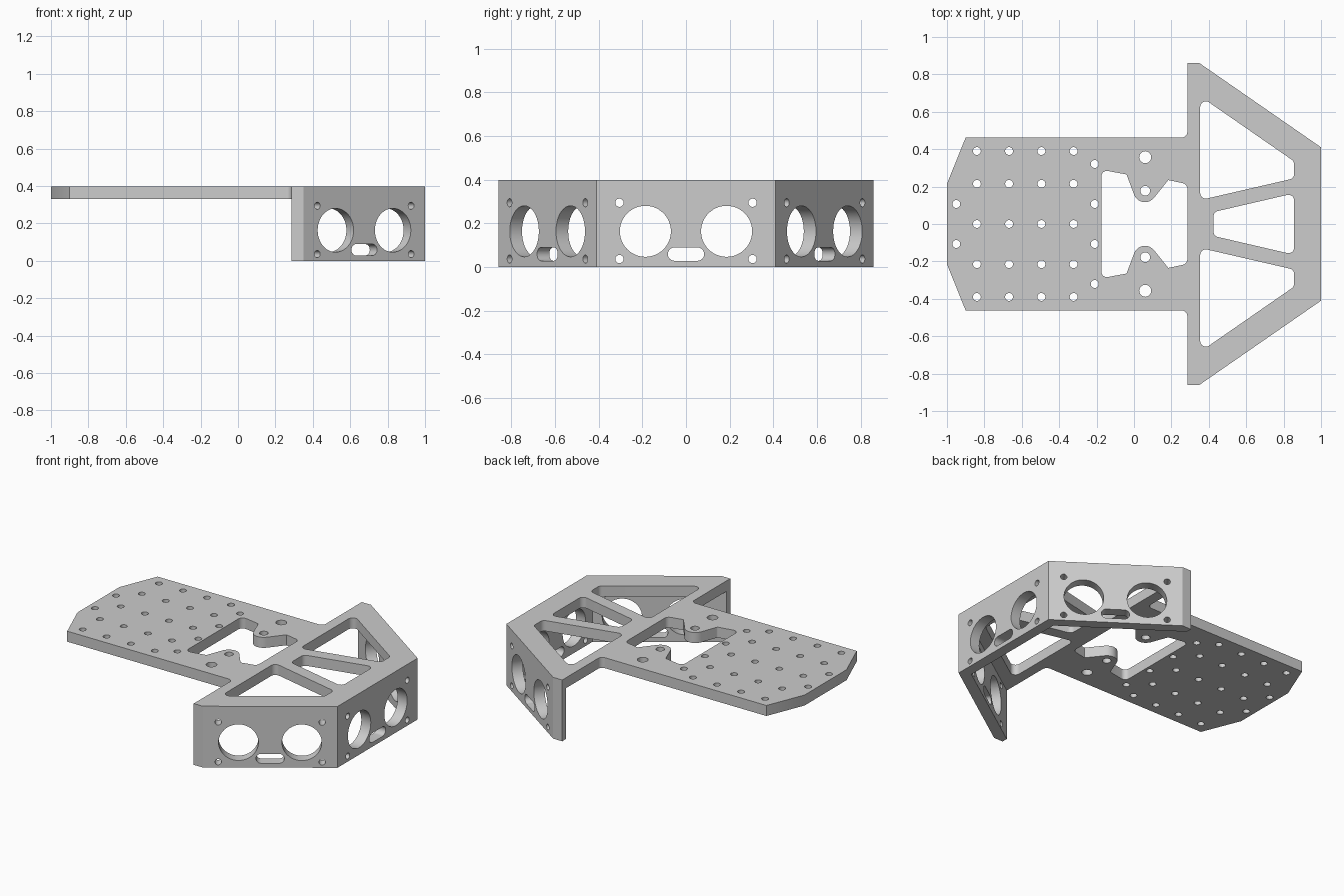
import bpy
import bmesh
from math import sin, cos, tan, pi, atan2
from mathutils import Vector, Matrix

if "Cube" in bpy.data.objects:
    bpy.data.objects.remove(bpy.data.objects["Cube"])

TOP, UNDER = 0.397, 0.329      # deck top and underside
WALL = 0.068                   # wall thickness

grey = bpy.data.materials.new("light_grey")
grey.use_nodes = True
grey.diffuse_color = (0.604, 0.604, 0.604, 1)
grey.node_tree.nodes["Principled BSDF"].inputs["Base Color"].default_value = grey.diffuse_color


def rounded(points, steps=10):
    """Closed loop from (x, y, radius) corners."""
    loop = []
    for i, (x, y, r) in enumerate(points):
        p = Vector((x, y, 0))
        if not r:
            loop.append(p)
            continue
        u = (Vector((*points[i - 1][:2], 0)) - p).normalized()
        v = (Vector((*points[(i + 1) % len(points)][:2], 0)) - p).normalized()
        half = u.angle(v) / 2
        centre = p + (u + v).normalized() * r / sin(half)
        start = p + u * r / tan(half) - centre
        sweep = pi - 2 * half
        if start.cross(p - centre).z < 0:
            sweep = -sweep
        loop += [centre + Matrix.Rotation(sweep * k / steps, 3, "Z") @ start
                 for k in range(steps + 1)]
    return loop


def circle(x, y, r, n=24):
    return [Vector((x + r * cos(2 * pi * k / n), y + r * sin(2 * pi * k / n), 0)) for k in range(n)]


def mirrored(points):
    """Complete a half outline across y = 0."""
    return points + [(x, -y, r) for x, y, r in reversed(points)]


def flipped(loop):
    return [Vector((p.x, -p.y, 0)) for p in reversed(loop)]


def slab(name, loops, low, high):
    """Fill the loops, with inner loops as holes, and give them depth."""
    curve = bpy.data.curves.new(name, "CURVE")
    curve.dimensions, curve.fill_mode = "2D", "BOTH"
    curve.extrude = (high - low) / 2
    for loop in loops:
        spline = curve.splines.new("POLY")
        spline.points.add(len(loop) - 1)
        for point, p in zip(spline.points, loop):
            point.co = (p.x, p.y, 0, 1)
        spline.use_cyclic_u = True
    temp = bpy.data.objects.new(name + "_profile", curve)
    bpy.context.collection.objects.link(temp)
    graph = bpy.context.evaluated_depsgraph_get()
    mesh = bpy.data.meshes.new_from_object(temp.evaluated_get(graph))
    bpy.data.objects.remove(temp)
    mesh.transform(Matrix.Translation((0, 0, (low + high) / 2)))
    bm = bmesh.new()
    bm.from_mesh(mesh)
    bmesh.ops.remove_doubles(bm, verts=bm.verts, dist=1e-5)
    bmesh.ops.recalc_face_normals(bm, faces=bm.faces)
    bm.to_mesh(mesh)
    bm.free()
    mesh.materials.clear()
    mesh.materials.append(grey)
    obj = bpy.data.objects.new(name, mesh)
    bpy.context.collection.objects.link(obj)
    return obj


def activate(obj):
    bpy.ops.object.select_all(action="DESELECT")
    obj.select_set(True)
    bpy.context.view_layer.objects.active = obj


# Deck outline and its large openings
END, SHOULDER, CORNER = (0.285, 0.86), (0.35, 0.86), (1.0, 0.41)
outer_edge = [(*END, 0), (*SHOULDER, 0), (*CORNER, 0)]
deck_loops = [rounded(mirrored([
    (-1, 0.215, 0), (-0.9, 0.4625, 0), (0.285, 0.4625, 0.03)] + outer_edge))]
side_window = rounded([(0.354, 0.128, 0.03), (0.856, 0.244, 0.03),
                       (0.856, 0.335, 0.03), (0.354, 0.683, 0.03)])
deck_loops += [side_window, flipped(side_window)]
deck_loops.append(rounded(mirrored([(0.425, 0.064, 0.03), (0.856, 0.164, 0.03)])))
deck_loops.append(rounded(mirrored([
    (-0.175, 0.29, 0.03), (-0.04, 0.265, 0.012), (0.039, 0.055, 0.062),
    (0.183, 0.235, 0), (0.285, 0.213, 0.03)])))

# Deck mounting holes
for x in (-0.84, -0.668, -0.495, -0.323):
    deck_loops += [circle(x, y, 0.021) for y in (-0.39, -0.215, 0, 0.215, 0.39)]
for x, y, r in ((-0.95, 0.107, 0.021), (-0.21, 0.107, 0.021), (-0.21, 0.321, 0.021),
                (0.06, 0.357, 0.032), (0.06, 0.178, 0.026)):
    deck_loops += [circle(x, y, r), circle(x, -y, r)]
deck = slab("deck_plate", deck_loops, UNDER, TOP)

# Three-sided sensor wall under the deck edge
along = Vector(CORNER) - Vector(SHOULDER)
normal = Vector((-along.y, along.x)).normalized()
inner = normal.dot(Vector(CORNER)) - WALL
inner_edge = [(x, (inner - normal.x * x) / normal.y, 0) for x in (1 - WALL, END[0])]
half_wall = inner_edge[::-1][:1] + outer_edge
wall_outline = half_wall + [(x, -y, r) for x, y, r in reversed(half_wall)]
wall_outline += [(x, -y, r) for x, y, r in inner_edge[:1]] + inner_edge[:1]
wall = slab("sensor_wall", [rounded(wall_outline)], 0, UNDER)

# Two eye holes, four screw holes and a cable slot in each wall face
face_holes = [rounded([(-0.083, 0.028, 0.03), (0.083, 0.028, 0.03),
                       (0.083, 0.089, 0.03), (-0.083, 0.089, 0.03)])]
for side in (-1, 1):
    face_holes.append(circle(side * 0.186, 0.163, 0.117, 48))
    face_holes += [circle(side * 0.305, z, 0.019) for z in (0.036, 0.294)]

middle = (Vector(SHOULDER) + Vector(CORNER)) / 2
tilt = atan2(normal.y, normal.x)
for x, y, angle in ((1, 0, 0), (*middle, tilt), (middle.x, -middle.y, -tilt)):
    cutter = slab("hole_cutter", face_holes, -0.15, 0.15)
    cutter.hide_render = True
    cutter.location = (x, y, 0)
    cutter.rotation_euler = (pi / 2, 0, angle + pi / 2)
    cut = wall.modifiers.new("holes", "BOOLEAN")
    cut.operation, cut.solver, cut.object = "DIFFERENCE", "EXACT", cutter
    activate(wall)
    bpy.ops.object.modifier_apply(modifier=cut.name)
    bpy.data.objects.remove(cutter)

for part in (deck, wall):
    activate(part)
    bpy.ops.object.shade_smooth_by_angle(angle=pi / 6)
